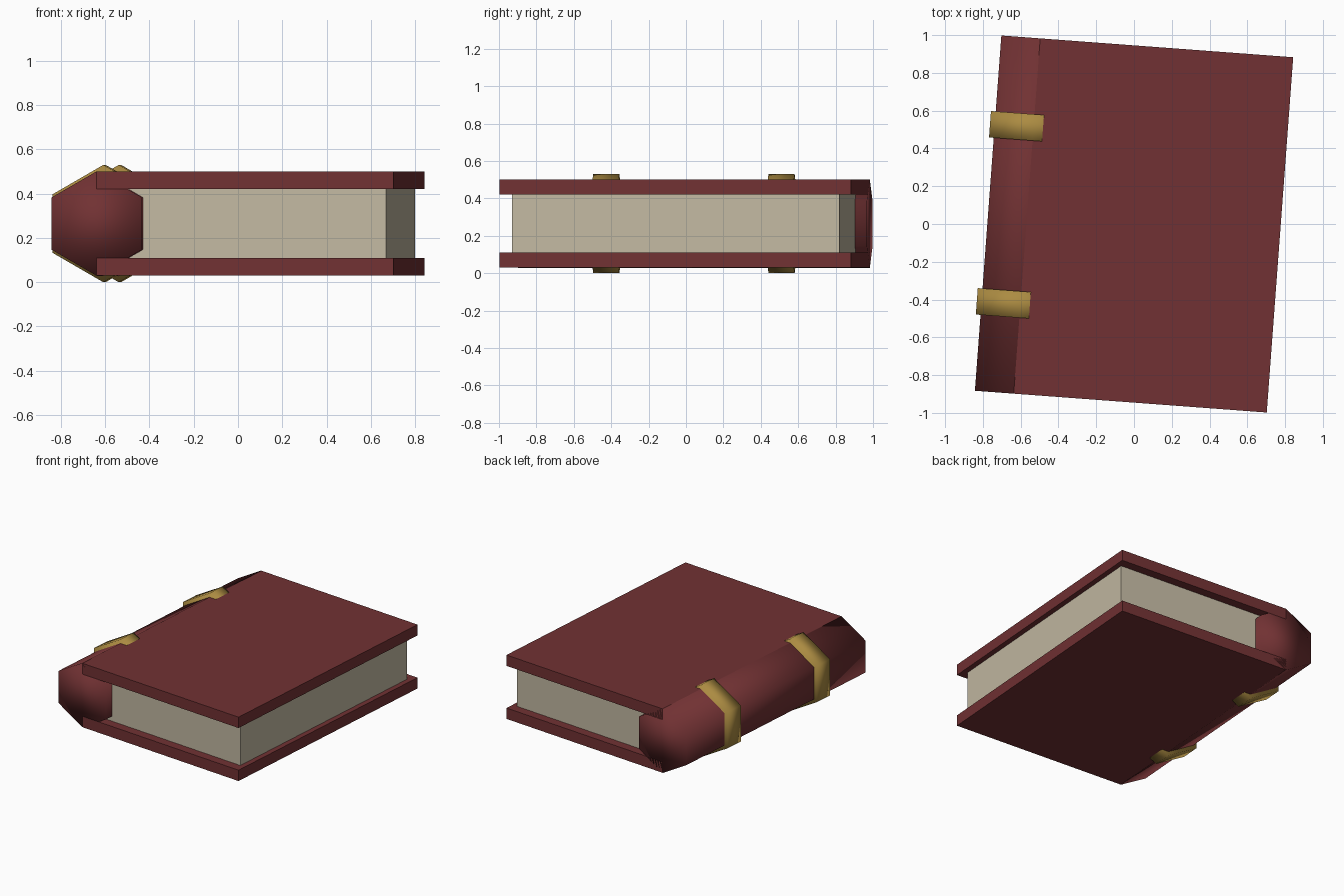
import bpy
import bmesh
from math import sin, cos, pi, radians
from mathutils import Matrix

cube = bpy.data.objects.get("Cube")
if cube:
    bpy.data.objects.remove(cube, do_unlink=True)

TURN = Matrix.Rotation(radians(-4.26), 4, "Z")   # whole book sits slightly turned
MID_Z = 0.265
SPINE_X = -0.57


def material(name, rgb):
    mat = bpy.data.materials.new(name)
    mat.use_nodes = True
    color = (*rgb, 1.0)
    mat.diffuse_color = color
    bsdf = mat.node_tree.nodes["Principled BSDF"]
    bsdf.inputs["Base Color"].default_value = color
    bsdf.inputs["Roughness"].default_value = 0.8
    return mat


def finish(bm, name, mat, smooth=False):
    bmesh.ops.recalc_face_normals(bm, faces=bm.faces)
    for face in bm.faces:
        face.smooth = smooth
    mesh = bpy.data.meshes.new(name)
    bm.to_mesh(mesh)
    bm.free()
    mesh.materials.append(mat)
    obj = bpy.data.objects.new(name, mesh)
    obj.matrix_world = TURN
    bpy.context.collection.objects.link(obj)
    return obj


def box(name, low, high, mat):
    bm = bmesh.new()
    bmesh.ops.create_cube(bm, size=1)
    for v in bm.verts:
        v.co = [a + (b - a) * (c + 0.5) for a, b, c in zip(low, high, v.co)]
    return finish(bm, name, mat)


def hex_prism(name, radius, y0, y1, mat):
    # six-sided bar along the spine, one corner pointing up
    bm = bmesh.new()
    ring = [bm.verts.new((SPINE_X + radius * sin(i * pi / 3), y0,
                          MID_Z + radius * cos(i * pi / 3))) for i in range(6)]
    cap = bm.faces.new(ring)
    out = bmesh.ops.extrude_face_region(bm, geom=[cap], use_keep_orig=True)
    moved = [g for g in out["geom"] if isinstance(g, bmesh.types.BMVert)]
    bmesh.ops.translate(bm, verts=moved, vec=(0, y1 - y0, 0))
    return finish(bm, name, mat, smooth=True)


leather = material("dark red leather", (0.165, 0.031, 0.033))
paper = material("old paper", (0.55, 0.49, 0.365))
gold = material("dull gold", (0.41, 0.26, 0.054))

# Covers
for name, z0 in (("bottom_cover", 0.03), ("top_cover", 0.42)):
    box(name, (SPINE_X, -0.943, z0), (0.775, 0.943, z0 + 0.08), leather)

# Page block
box("pages", (SPINE_X, -0.878, 0.10), (0.737, 0.878, 0.43), paper)

# Spine and its two bands
hex_prism("spine", 0.236, -0.943, 0.943, leather)
for name, y in (("front_band", -0.47), ("back_band", 0.47)):
    hex_prism(name, 0.265, y - 0.07, y + 0.07, gold)
